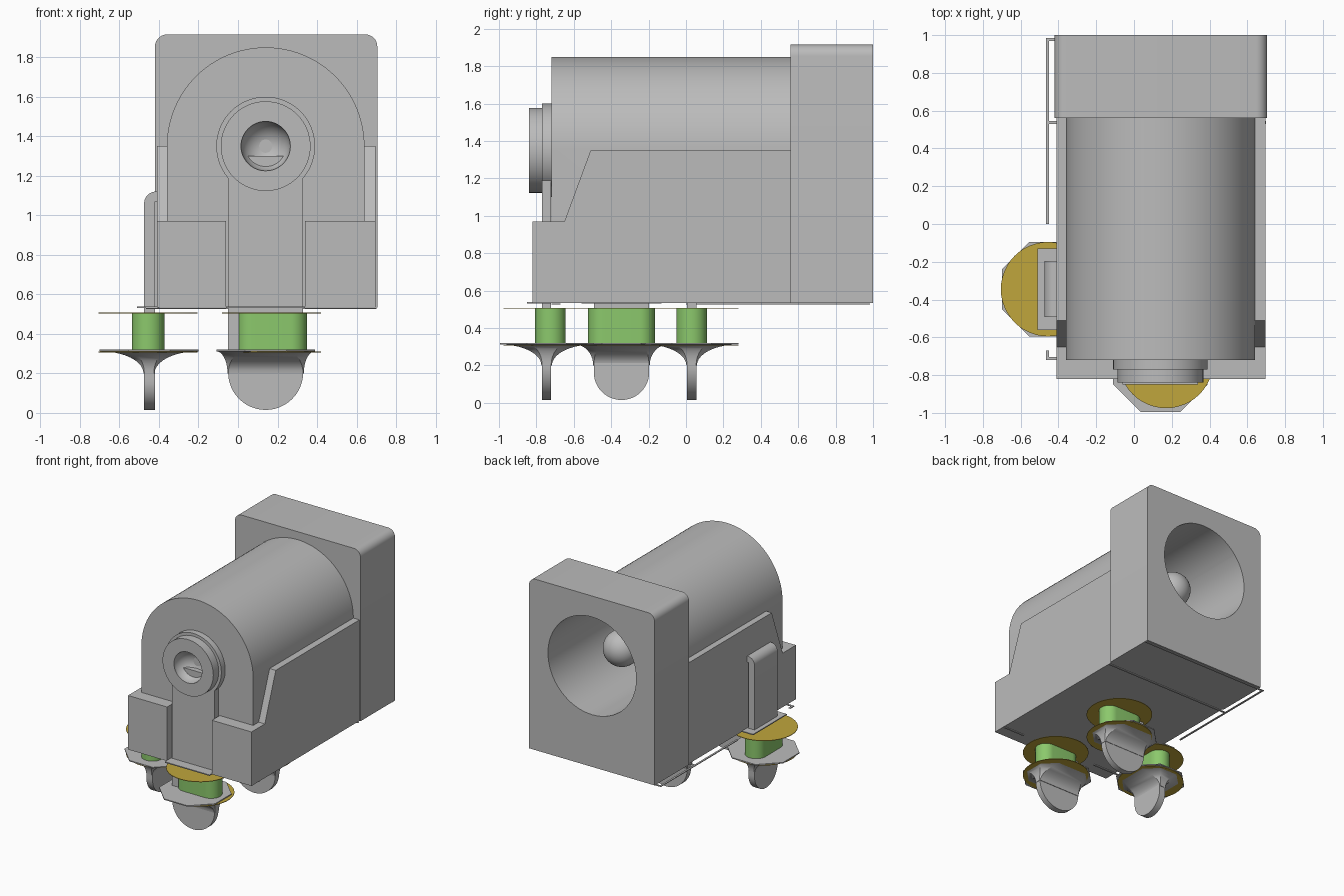
import bpy
import bmesh
from math import pi, sin, cos, radians
from mathutils import Vector

cube = bpy.data.objects.get("Cube")
if cube:
    bpy.data.objects.remove(cube, do_unlink=True)


def material(name, rgb):
    m = bpy.data.materials.new(name)
    m.use_nodes = True
    m.diffuse_color = (*rgb, 1)
    m.node_tree.nodes["Principled BSDF"].inputs["Base Color"].default_value = (*rgb, 1)
    return m


GREY = material("grey", (0.5, 0.5, 0.5))
GOLD = material("gold", (0.53, 0.38, 0.045))
GREEN = material("green", (0.26, 0.58, 0.15))

CX, CZ = 0.14, 1.35      # axis of the barrel
BASE = 0.533             # underside of the body


def finish(name, bm, mat):
    bmesh.ops.recalc_face_normals(bm, faces=bm.faces)
    mesh = bpy.data.meshes.new(name)
    bm.to_mesh(mesh)
    bm.free()
    mesh.materials.append(mat)
    obj = bpy.data.objects.new(name, mesh)
    bpy.context.collection.objects.link(obj)
    return obj


def loft(name, rings, mat=GREY):
    bm = bmesh.new()
    loops = [[bm.verts.new(p) for p in ring] for ring in rings]
    n = len(loops[0])
    for a, b in zip(loops, loops[1:]):
        for i in range(n):
            j = (i + 1) % n
            bm.faces.new((a[i], a[j], b[j], b[i]))
    bm.faces.new(loops[0])
    bm.faces.new(loops[-1])
    return finish(name, bm, mat)


def prism(name, pts, axis, lo, hi, mat=GREY):
    """Extrude a 2D outline along an axis."""
    def place(p, h):
        v = list(p)
        v.insert("xyz".index(axis), h)
        return Vector(v)
    return loft(name, [[place(p, h) for p in pts] for h in (lo, hi)], mat)


def arc(cx, cy, r, a0, a1, n=24):
    angles = [radians(a0 + (a1 - a0) * i / n) for i in range(n + 1)]
    return [(cx + r * cos(a), cy + r * sin(a)) for a in angles]


def circle(cx, cy, r, n=64):
    return arc(cx, cy, r, 0, 360, n)[:-1]


def rect(x0, x1, y0, y1):
    return [(x0, y0), (x1, y0), (x1, y1), (x0, y1)]


def boolean(obj, tool, operation):
    mod = obj.modifiers.new("bool", "BOOLEAN")
    mod.operation = operation
    mod.solver = "EXACT"
    mod.object = tool
    bpy.context.view_layer.objects.active = obj
    bpy.ops.object.modifier_apply(modifier=mod.name)
    bpy.data.objects.remove(tool, do_unlink=True)


def sphere(name, y, r):
    bm = bmesh.new()
    bmesh.ops.create_uvsphere(bm, u_segments=40, v_segments=24, radius=r)
    bmesh.ops.translate(bm, verts=bm.verts, vec=(CX, y, CZ))
    return finish(name, bm, GREY)


# Body: square rear block, side walls and arched barrel in one moulding
body = prism("body", [(-0.42, BASE), (0.705, BASE)]
             + arc(0.645, 1.855, 0.06, 0, 90, 8)
             + arc(-0.36, 1.855, 0.06, 90, 180, 8), "y", 0.56, 1.0)
walls = prism("walls", [(-0.82, BASE), (-0.82, 0.97), (-0.65, 0.97), (-0.51, CZ),
                        (0.7, CZ), (0.7, BASE)], "x", -0.41, 0.695)
slot = prism("slot", rect(-0.06, 0.34, 0.3, 1.2), "y", -1, -0.72)
boolean(walls, slot, "DIFFERENCE")
boolean(body, walls, "UNION")
barrel = prism("barrel", [(CX - 0.5, 0.6), (CX + 0.5, 0.6)]
               + arc(CX, CZ, 0.5, 0, 180, 48), "y", -0.72, 0.8)
boolean(body, barrel, "UNION")
socket = prism("socket", circle(CX, CZ, 0.395), "y", -0.5, 1.2)
boolean(body, socket, "DIFFERENCE")

# Centre pin inside the socket
prism("centre_pin", circle(CX, CZ, 0.14, 40), "y", -0.6, 0.62)
sphere("centre_pin_tip", 0.62, 0.14)

# Stepped rivet with a dished middle
rivet = prism("rivet", circle(CX, CZ, 0.25), "y", -0.77, -0.6)
boolean(rivet, prism("rivet_head", circle(CX, CZ, 0.227), "y", -0.84, -0.65), "UNION")
boolean(rivet, sphere("dish", -0.84, 0.125), "DIFFERENCE")


def blade(name, axis, mid, half, lo, hi, top):
    """Flat contact with a round lower end."""
    pts = arc(mid, 0.015 + half, half, 180, 360) + [(mid + half, top), (mid - half, top)]
    prism(name, pts, axis, lo, hi)


blade("front_contact", "y", CX, 0.19, -0.77, -0.721, 1.3)
blade("rear_contact", "y", CX, 0.19, 0.005, 0.055, 0.6)
blade("side_contact", "x", -0.345, 0.148, -0.475, -0.42, 0.5)

# Side contact runs up the wall and bends into it
prism("side_contact_bend", [(-0.42, 0.4), (-0.42, 1.07), (-0.38, 1.07), (-0.38, 1.12)]
      + arc(-0.415, 1.06, 0.06, 90, 180, 10) + [(-0.475, 0.4)], "y", -0.493, -0.197)


def octagon(cx, cy, a, b, c, z):
    corners = [(a, -b + c), (a, b - c), (a - c, b), (c - a, b),
               (-a, b - c), (-a, c - b), (c - a, -b), (a - c, -b)]
    return [(cx + x, cy + y, z) for x, y in corners]


def joint(name, x, y, half, gx, gy, along_y=False):
    """Solder fillet, plated hole and two round pads for one contact."""
    rings = [octagon(x, y, 0.25, 0.25, 0.145, 0.32)]
    for i in range(11):
        t = i / 10 * pi / 2
        k = 1 - sin(t)
        a = half + 0.003 + (0.247 - half) * k
        b = 0.028 + 0.222 * k
        if along_y:
            a, b = b, a
        rings.append(octagon(x, y, a, b, 0.004 + 0.141 * k, 0.2 + 0.112 * cos(t)))
    loft(name + "_solder", rings)
    # Slotted plated hole
    s = 0.097
    pts = arc(s, 0, 0.082, -90, 90) + arc(-s, 0, 0.082, 90, 270)
    pts = [(gx - v, gy + u) if along_y else (gx + u, gy + v) for u, v in pts]
    prism(name + "_hole", pts, "z", 0.316, 0.504, GREEN)
    for side, z in (("upper", 0.503), ("lower", 0.306)):
        prism(name + "_" + side + "_pad", circle(gx, gy, 0.25, 48), "z", z, z + 0.004, GOLD)


joint("front", CX, -0.745, 0.19, 0.17, -0.725)
joint("rear", CX, 0.03, 0.19, 0.17, 0.03)
joint("side", -0.45, -0.345, 0.148, -0.455, -0.345, True)

# Thin plates where the contacts leave the body
prism("front_plate", rect(-0.06, 0.34, -0.85, -0.722), "z", 0.531, 0.539)
prism("side_plate", rect(-0.51, -0.4, -0.56, -0.13), "z", 0.531, 0.539)

# Thin outline marks under the body
marks = [(-0.465, -0.45, 0, 0.985), (-0.465, 0.7, 0.97, 0.985), (-0.465, 0.7, 0.53, 0.545),
         (-0.465, -0.45, -0.72, -0.67), (-0.465, -0.2, -0.72, -0.705),
         (0.5, 0.69, -0.72, -0.705)]
for i, m in enumerate(marks):
    prism("outline_mark_%d" % (i + 1), rect(*m), "z", 0.526, 0.532)

# Smooth the curved surfaces and keep the edges sharp
bpy.ops.object.select_all(action="DESELECT")
for obj in bpy.context.collection.objects:
    if obj.type == "MESH":
        obj.select_set(True)
        bpy.context.view_layer.objects.active = obj
bpy.ops.object.shade_smooth_by_angle(angle=radians(30))
